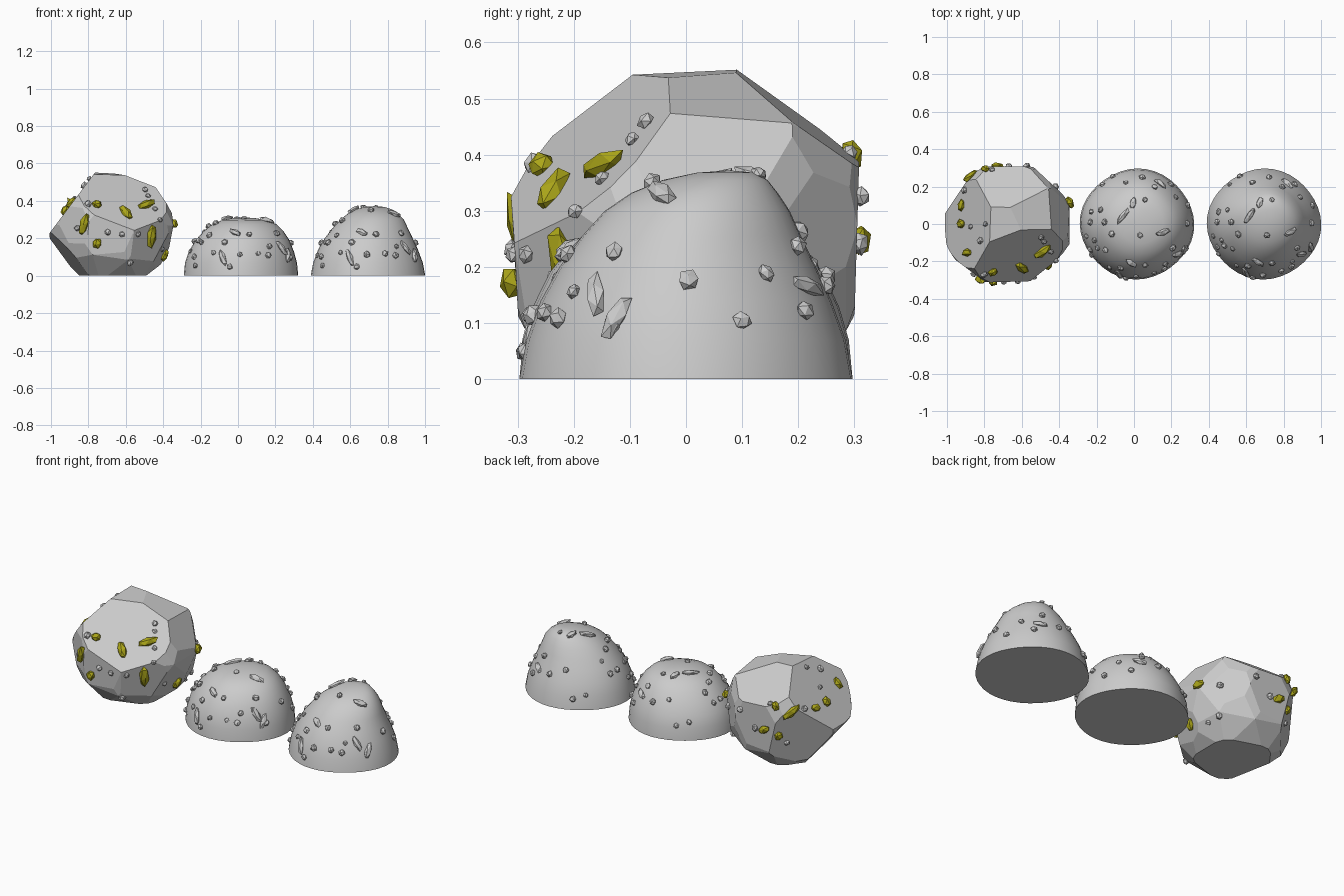
import bpy, bmesh, math, random
from mathutils import Vector, Matrix
from mathutils.bvhtree import BVHTree

if "Cube" in bpy.data.objects:
    bpy.data.objects.remove(bpy.data.objects["Cube"])

random.seed(4)
GOLD = bpy.data.materials.new("gold_crystal")
GOLD.diffuse_color = (0.42, 0.39, 0.01, 1)
GOLD.use_nodes = True
GOLD.node_tree.nodes["Principled BSDF"].inputs["Base Color"].default_value = GOLD.diffuse_color


def finish(bm, name, mat=None):
    bmesh.ops.recalc_face_normals(bm, faces=bm.faces)
    me = bpy.data.meshes.new(name)
    bm.to_mesh(me)
    ob = bpy.data.objects.new(name, me)
    bpy.context.collection.objects.link(ob)
    if mat:
        me.materials.append(mat)
    return ob


# Viewing frames used to drop stones on a surface: right, up, units per step
def frame(cam, scale):
    cam = Vector(cam).normalized()
    up = Vector((0, 1, 0)) if cam.z > 0.99 else Vector((0, 0, 1))
    right = up.cross(cam).normalized()
    return right, cam.cross(right), cam, 1 / scale


FRONT = frame((0, -1, 0), 187)
TOP = frame((0, 0, 1), 187)
RIGHT = frame((1, 0, 0), 560)
BACK_LEFT = frame((-0.60, 0.70, 0.39), 195)
BACK_BELOW = frame((0.60, 0.70, -0.39), 195)


def stone(bm, p, n, direction, length, width):
    """Small jittered faceted stone, half sunk, long axis along direction."""
    t = direction - n * direction.dot(n)
    t = t.normalized() if t.length > 0.05 else n.orthogonal().normalized()
    rot = Matrix((t, n.cross(t), n)).transposed().to_4x4()
    scale = Matrix.Diagonal((length, width, width * 0.85, 1))
    m = Matrix.Translation(p + n * width * 0.25) @ rot @ scale
    spin = Matrix.Rotation(random.uniform(0, 6), 4, 'X')
    res = bmesh.ops.create_icosphere(bm, subdivisions=1, radius=1)
    for v in res['verts']:
        v.co = m @ (spin @ (v.co * random.uniform(0.88, 1.12)))


def scatter(bm, tree, centre, view, spots, length=0.02, width=0.019):
    """spots: (u, v) or (u, v, angle, half length)."""
    right, up, cam, s = view
    for spot in spots:
        q = Vector(centre) + right * spot[0] * s + up * spot[1] * s
        hit = tree.ray_cast(q + cam * 3, -cam)
        if hit[0] is None:
            hit = tree.find_nearest(q)
        p, n = hit[0], hit[1]
        if p.z < 0.012:
            continue
        if len(spot) > 2:
            a = math.radians(spot[2])
            stone(bm, p, n, right * math.cos(a) + up * math.sin(a), spot[3], width)
        else:
            k = random.uniform(0.75, 1.1)
            stone(bm, p, n, right + up * random.uniform(-1, 1), length * k, width * k)


# Faceted boulder: ball sliced by planes (normal, distance)
C = Vector((-0.68, 0, 0.27))
bm = bmesh.new()
bmesh.ops.create_icosphere(bm, subdivisions=2, radius=0.352)
cuts = [((0, 0, -1), 0.27), ((0.28, -0.68, 0.68), 0.224), ((0, -1, -0.06), 0.308),
        ((-0.8, 0, 0.6), 0.237), ((-0.76, -0.15, -0.63), 0.285),
        ((0.88, -0.2, -0.42), 0.318), ((0.84, 0.1, 0.5), 0.305),
        ((0.05, -0.05, 1), 0.272), ((0.36, 0.1, 0.93), 0.272), ((0.05, 0.6, 0.8), 0.275),
        ((0, 1, -0.03), 0.305), ((0.68, 0.73, 0), 0.32),
        ((-0.72, 0.66, -0.2), 0.285), ((-0.6, -0.8, 0), 0.318),
        ((0.65, -0.72, -0.2), 0.31)]
for n, d in cuts:
    n = Vector(n).normalized()
    geom = bm.verts[:] + bm.edges[:] + bm.faces[:]
    r = bmesh.ops.bisect_plane(bm, geom=geom, plane_co=n * d, plane_no=n, clear_outer=True)
    rim = [e for e in r['geom_cut'] if isinstance(e, bmesh.types.BMEdge)]
    bmesh.ops.edgenet_fill(bm, edges=rim)
bmesh.ops.remove_doubles(bm, verts=bm.verts, dist=0.004)
bmesh.ops.translate(bm, verts=bm.verts, vec=C)
bmesh.ops.recalc_face_normals(bm, faces=bm.faces)
tree = BVHTree.FromBMesh(bm)
finish(bm, "boulder")
bm.free()

# Grey pebbles on the boulder
bm = bmesh.new()
scatter(bm, tree, C, FRONT, [(-21, 46), (-23, 21), (-3, -7), (11, -9), (27, -9), (19, -37),
                             (34, 35), (37, 29), (44, 16), (49, 5), (-33, -3), (51, -24)])
scatter(bm, tree, C, BACK_LEFT, [(32, 36), (30, 17), (10, -4), (-25, 3), (-8, -39)])
scatter(bm, tree, C, BACK_BELOW, [(-13, 23), (-14, -9), (-25, -15), (23, 33), (37, 13)])
finish(bm, "boulder_pebbles")
bm.free()

# Gold crystals on the boulder
bm = bmesh.new()
scatter(bm, tree, C, FRONT, [(-26, 1, 70, 0.065), (-14, 20, 20, 0.028), (-14, -18, 70, 0.03),
                             (15, 12, 110, 0.055), (35, 20, 40, 0.065), (40, -11, 92, 0.065),
                             (-45, 14, 30, 0.03)], width=0.026)
scatter(bm, tree, C, BACK_LEFT, [(-4, -6, 50, 0.065), (-20, 1, 100, 0.03), (-31, -24, 20, 0.045),
                                 (-17, -31, 80, 0.027), (23, -4, 10, 0.035),
                                 (50, 20, 115, 0.04)], width=0.023)
scatter(bm, tree, C, BACK_BELOW, [(-35, 24, 15, 0.04), (-43, -15, 80, 0.04)], width=0.024)
finish(bm, "boulder_crystals", GOLD)
bm.free()


# Smooth mounds: stacked rings (z, radius, shift x, shift y)
def mound(name, cx, rings, top):
    seg = 40
    bm = bmesh.new()
    loops = []
    for z, r, sx, sy in rings:
        loop = []
        for i in range(seg):
            a = 2 * math.pi * i / seg
            k = r * (1 + 0.012 * math.cos(4 * a + 0.5))
            loop.append(bm.verts.new((cx + sx + k * math.cos(a), sy + 0.97 * k * math.sin(a), z)))
        loops.append(loop)
    for lo, hi in zip(loops, loops[1:]):
        for i in range(seg):
            j = (i + 1) % seg
            bm.faces.new((lo[i], lo[j], hi[j], hi[i]))
    bm.faces.new(loops[0][::-1])
    tip = bm.verts.new((cx + top[0], top[1], top[2]))
    for i in range(seg):
        bm.faces.new((loops[-1][i], loops[-1][(i + 1) % seg], tip))
    bmesh.ops.recalc_face_normals(bm, faces=bm.faces)
    tree = BVHTree.FromBMesh(bm)
    ob = finish(bm, name)
    bm.free()
    bpy.ops.object.select_all(action='DESELECT')
    ob.select_set(True)
    bpy.context.view_layer.objects.active = ob
    bpy.ops.object.shade_smooth_by_angle(angle=math.radians(40))

    # Pebbles and slivers: same layout on both mounds
    bm = bmesh.new()
    c = (cx, 0, 0)
    scatter(bm, tree, c, FRONT, [(-45, 10), (-46, 19), (-27, 23), (-11, 9), (-16, 33), (8, 41),
                                 (-1, 21), (17, 22), (28, 29), (-31, 40), (-39, 33),
                                 (-18, 18, 115, 0.055), (-6, 43, 140, 0.04),
                                 (46, 20, 60, 0.05), (27, 20, 30, 0.02)],
            length=0.018, width=0.018)
    scatter(bm, tree, c, TOP, [(-24, 47), (-34, 39), (-11, 41), (5, 46), (8, 24), (-45, 12),
                               (-36, 14), (-46, 2), (-42, -16), (-50, -12), (-32, 2), (3, -11),
                               (-25, -10), (23, 40, 110, 0.045), (-14, 8, 50, 0.055),
                               (-4, 21, 80, 0.035), (26, -8, 15, 0.045)],
            length=0.018, width=0.018)
    scatter(bm, tree, c, RIGHT, [(2, 98), (55, 58), (117, 68), (79, 105), (109, 132), (-72, 54),
                                 (-70, 126), (-89, 83, 118, 0.05)], length=0.02, width=0.019)
    finish(bm, name + "_pebbles")
    bm.free()


mound("low_mound", 0.016,
      [(0, 0.303, 0, 0), (0.07, 0.296, 0, 0), (0.13, 0.278, 0.002, 0), (0.19, 0.248, 0.008, 0),
       (0.24, 0.210, 0.014, 0.003), (0.275, 0.170, 0.018, 0.006), (0.297, 0.12, 0.02, 0.012),
       (0.308, 0.06, 0.015, 0.02)], (0.01, 0.02, 0.311))
mound("tall_mound", 0.695,
      [(0, 0.303, 0, 0), (0.07, 0.290, 0, 0), (0.14, 0.264, 0, 0), (0.20, 0.233, 0.004, 0.003),
       (0.255, 0.199, 0.012, 0.01), (0.30, 0.168, 0.022, 0.02), (0.332, 0.133, 0.027, 0.033),
       (0.355, 0.095, 0.032, 0.052), (0.368, 0.052, 0.035, 0.07)], (0.035, 0.078, 0.372))
